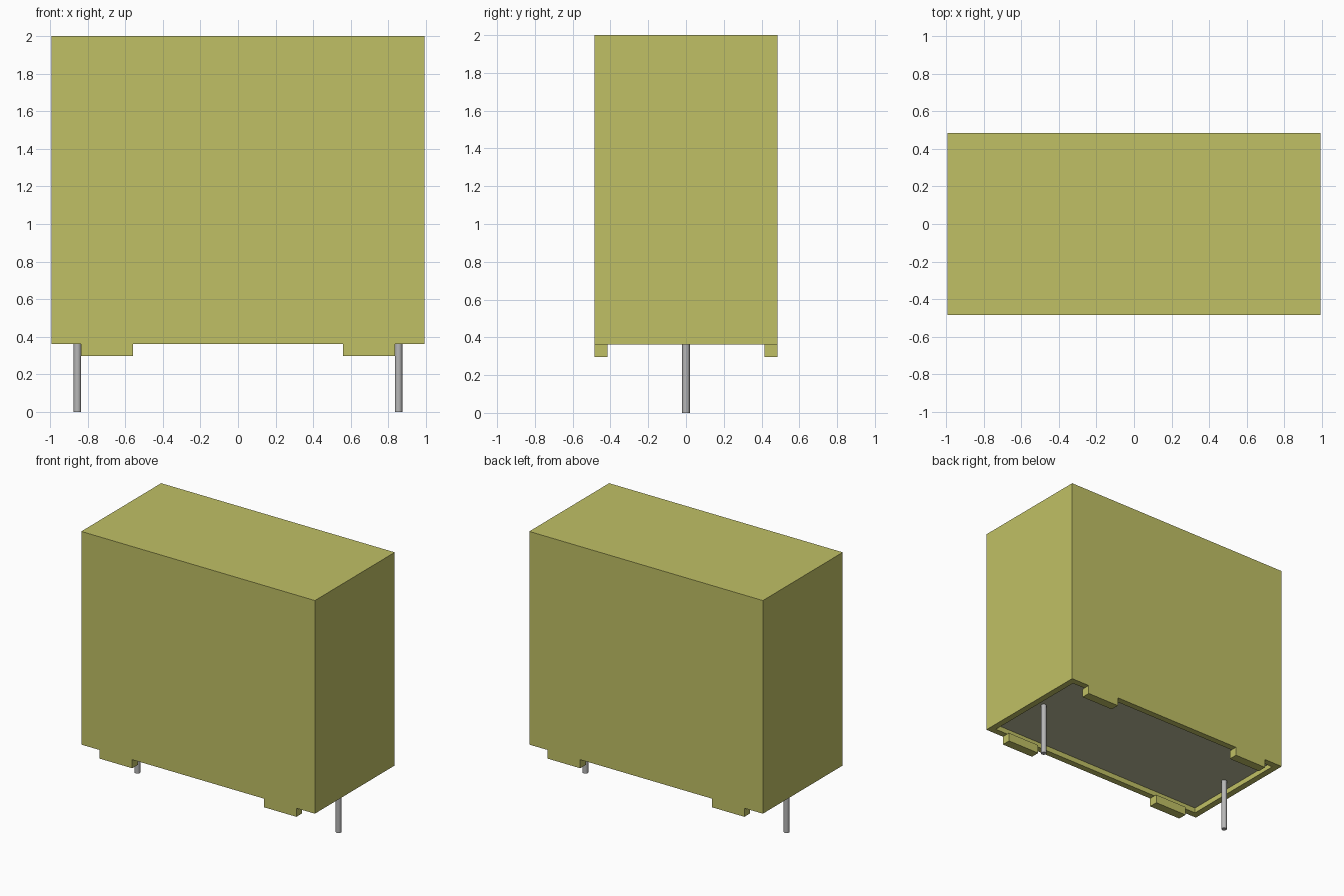
import bpy, bmesh
from mathutils import Matrix, Vector

old = bpy.data.objects.get("Cube")
if old:
    bpy.data.objects.remove(old, do_unlink=True)


def material(name, rgb, metallic=0.0):
    mat = bpy.data.materials.new(name)
    mat.use_nodes = True
    mat.diffuse_color = (*rgb, 1)
    mat.node_tree.nodes["Principled BSDF"].inputs["Base Color"].default_value = (*rgb, 1)
    return mat


yellow = material("olive yellow", (0.53, 0.53, 0.13))
resin = material("grey resin", (0.50, 0.50, 0.33))
metal = material("pin metal", (0.47, 0.47, 0.47))


def make_object(name, bm, *mats):
    mesh = bpy.data.meshes.new(name)
    bm.to_mesh(mesh)
    bm.free()
    obj = bpy.data.objects.new(name, mesh)
    bpy.context.collection.objects.link(obj)
    for mat in mats:
        mesh.materials.append(mat)
    return obj


def box(low, high):
    low, high = Vector(low), Vector(high)
    bm = bmesh.new()
    place = Matrix.Translation((low + high) / 2) @ Matrix.Diagonal((*(high - low), 1))
    bmesh.ops.create_cube(bm, size=1, matrix=place)
    return bm


W, D = 0.993, 0.485          # half width and half depth of the case
BASE, TOP = 0.362, 2.0
WALL, RECESS = 0.07, 0.04    # rim width and depth of the potted underside

# Case with a shallow resin-filled recess underneath
bm = box((-W, -D, BASE), (W, D, TOP))
floor = min(bm.faces, key=lambda f: f.calc_center_median().z)
bmesh.ops.inset_region(bm, faces=[floor], thickness=WALL)
rim = bmesh.ops.extrude_face_region(bm, geom=[floor])
bmesh.ops.delete(bm, geom=[floor], context="FACES_ONLY")
verts = [g for g in rim["geom"] if isinstance(g, bmesh.types.BMVert)]
bmesh.ops.translate(bm, verts=verts, vec=(0, 0, RECESS))
for g in rim["geom"]:
    if isinstance(g, bmesh.types.BMFace):
        g.material_index = 1
bmesh.ops.recalc_face_normals(bm, faces=bm.faces)
make_object("case", bm, yellow, resin)

# Four standoff feet along the long walls and a round pin at each end
for side, sx in (("right", -1), ("left", 1)):
    for end, sy in (("front", -1), ("back", 1)):
        xs = sorted((sx * 0.56, sx * 0.836))
        ys = sorted((sy * (D - WALL), sy * D))
        make_object(f"{end}_{side}_foot",
                    box((xs[0], ys[0], 0.296), (xs[1], ys[1], BASE)), yellow)

    pin_top = BASE + RECESS
    bm = bmesh.new()
    bmesh.ops.create_cone(bm, cap_ends=True, segments=24, radius1=0.02, radius2=0.02,
                          depth=pin_top,
                          matrix=Matrix.Translation((sx * 0.855, 0, pin_top / 2)))
    for f in bm.faces:
        f.smooth = len(f.verts) == 4
    for e in bm.edges:
        e.smooth = all(len(f.verts) == 4 for f in e.link_faces)
    make_object(f"{side}_pin", bm, metal)
